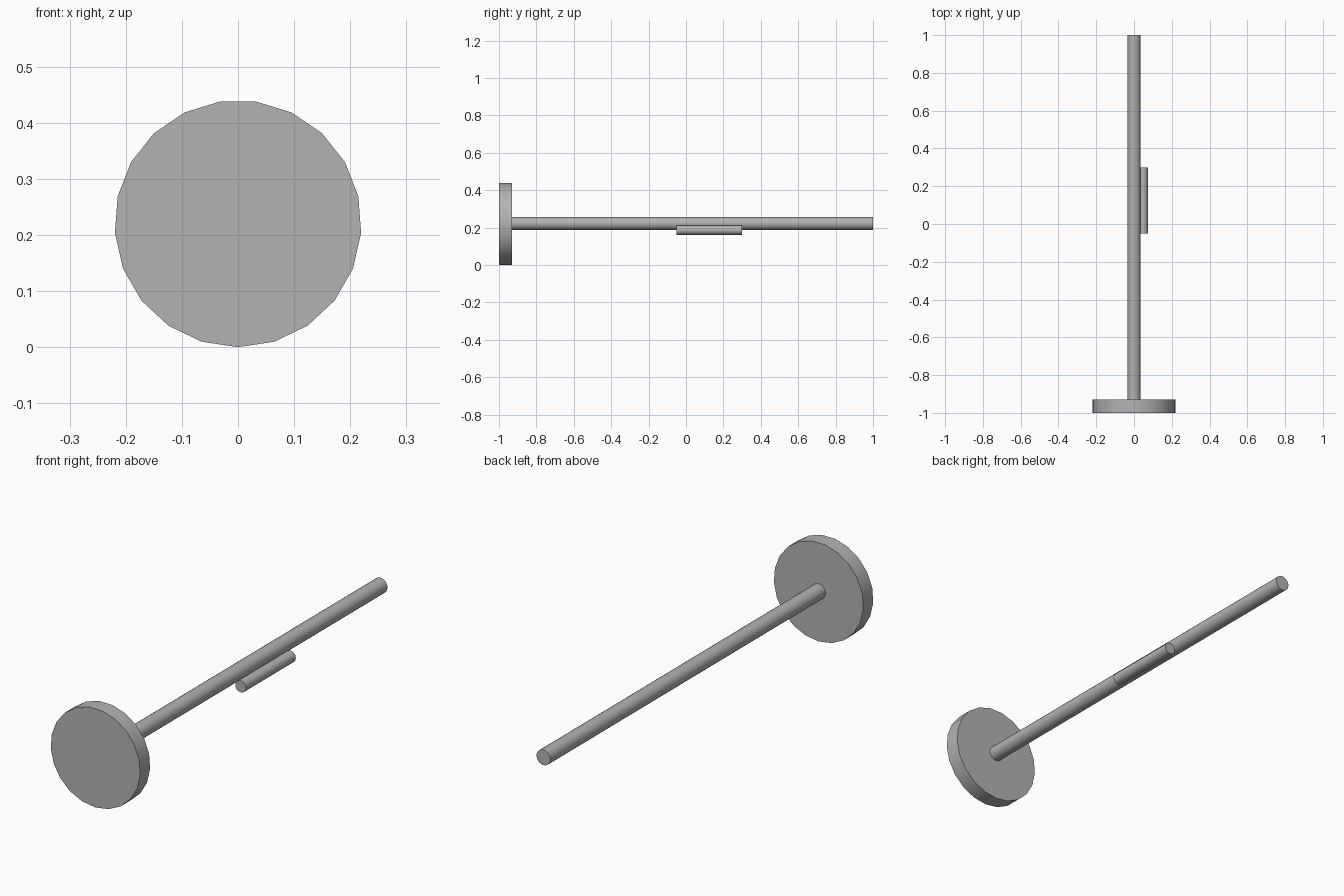
import bpy
import math

cube = bpy.data.objects.get("Cube")
if cube:
    bpy.data.objects.remove(cube, do_unlink=True)

SIDES = 21

# One plain grey for every part
grey = bpy.data.materials.new("plain_grey")
grey.use_nodes = True
colour = (0.45, 0.45, 0.45, 1.0)
grey.diffuse_color = colour
grey.node_tree.nodes["Principled BSDF"].inputs["Base Color"].default_value = colour


def cylinder_along_y(name, x, z, radius, y_start, y_end):
    """Capped cylinder lying along y, with one corner pointing straight down."""
    bpy.ops.mesh.primitive_cylinder_add(
        vertices=SIDES, radius=radius, depth=y_end - y_start,
        location=(x, (y_start + y_end) / 2, z),
        rotation=(math.pi / 2, 0, 0))
    obj = bpy.context.object
    obj.name = name
    # Turn the ring so that a corner sits at the bottom
    lowest = min(obj.data.vertices, key=lambda v: v.co.y)
    turn = -math.pi / 2 - math.atan2(lowest.co.y, lowest.co.x)
    c, s = math.cos(turn), math.sin(turn)
    for v in obj.data.vertices:
        px, py = v.co.x, v.co.y
        v.co.x, v.co.y = c * px - s * py, s * px + c * py
    obj.data.materials.append(grey)
    bpy.ops.object.shade_smooth_by_angle(angle=math.radians(30))
    return obj


# Round end plate, long rod and the short pin alongside it
cylinder_along_y("end_disc", 0, 0.22, 0.22, -1.0, -0.93)
cylinder_along_y("long_rod", 0, 0.222, 0.034, -0.93, 1.0)
cylinder_along_y("side_pin", 0.048, 0.187, 0.026, -0.05, 0.30)
